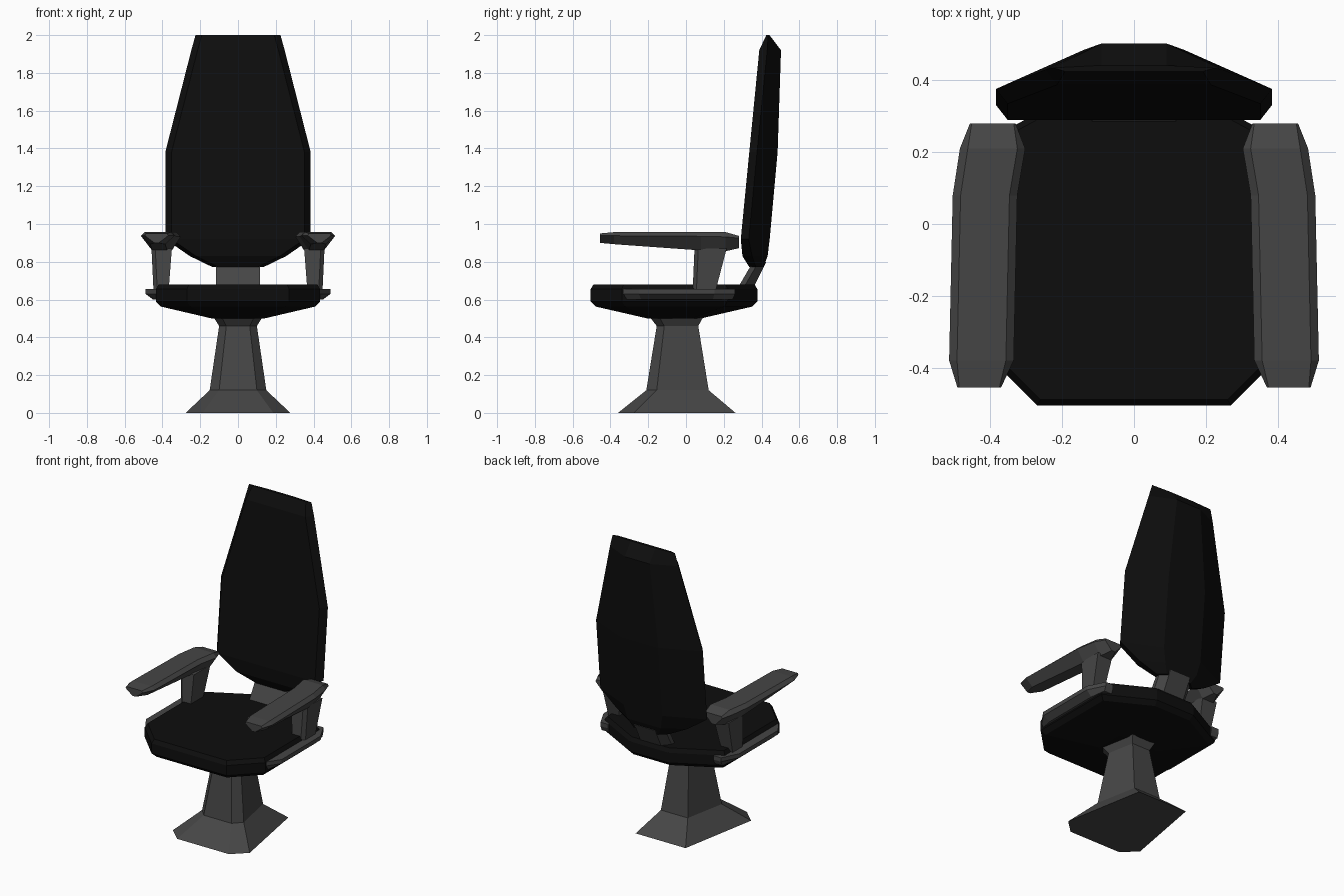
import bpy, bmesh

if "Cube" in bpy.data.objects:
    bpy.data.objects.remove(bpy.data.objects["Cube"])


def material(name, v):
    m = bpy.data.materials.new(name)
    m.diffuse_color = (v, v, v, 1)
    m.use_nodes = True
    m.node_tree.nodes["Principled BSDF"].inputs["Base Color"].default_value = m.diffuse_color
    return m


BLACK = material("black upholstery", 0.0042)
GREY = material("dark grey metal", 0.06)


def loft(name, rings, mat, mirror=False):
    """Skin a stack of equal-length rings of 3D points and cap both ends."""
    bm = bmesh.new()
    loops = [[bm.verts.new(p) for p in r] for r in rings]
    n = len(loops[0])
    for a, b in zip(loops, loops[1:]):
        for i in range(n):
            j = (i + 1) % n
            bm.faces.new((a[i], a[j], b[j], b[i]))
    bm.faces.new(loops[0])
    bm.faces.new(loops[-1])
    bmesh.ops.recalc_face_normals(bm, faces=bm.faces)
    me = bpy.data.meshes.new(name)
    bm.to_mesh(me)
    bm.free()
    me.materials.append(mat)
    ob = bpy.data.objects.new(name, me)
    bpy.context.collection.objects.link(ob)
    if mirror:
        ob.modifiers.new("other side", 'MIRROR')
    return ob


def sym(half, z):
    """Full plan ring from its right half (front to back)."""
    return [(x, y, z) for x, y in half] + [(-x, y, z) for x, y in reversed(half)]


# Pedestal: six-sided, narrower at the back
loft("pedestal", [
    sym([(.187, -.36), (.277, -.275), (.18, .262)], 0),
    sym([(.10, -.21), (.15, -.155), (.097, .12)], .12),
    sym([(.062, -.155), (.10, -.115), (.065, .065)], .46),
    sym([(.085, -.19), (.128, -.14), (.085, .09)], .505),
], GREY)

# Seat cushion: chamfered plan with tapered underside
plan = [(.27, -.505), (.435, -.34), (.435, .22), (.14, .378)]


def seat_ring(s, z):
    return sym([(x * s, -.063 + (y + .063) * s) for x, y in plan], z)


loft("seat", [seat_ring(s, z) for s, z in
              [(.32, .50), (.94, .563), (1, .59), (1, .655), (.965, .68)]], BLACK)

# Backrest: (z, half width, front y, side y, half width of back face, back y)
loft("backrest", [
    sym([(w - .033, yf), (w, ys), (bw, yb)], z)
    for z, w, yf, ys, bw, yb in [
        (.772, .135, .335, .37, .09, .41),
        (.83, .255, .299, .35, .12, .432),
        (.92, .385, .29, .332, .14, .443),
        (1.38, .385, .335, .376, .14, .485),
        (1.92, .247, .388, .43, .09, .503),
        (2.0, .225, .425, .435, .09, .442)]], BLACK)

# Neck joining seat and backrest
loft("back_bracket", [
    sym([(.117, y0), (.117, y0 + .03), (.075, y1)], z)
    for z, y0, y1 in [(.64, .265, .345), (.68, .285, .365), (.80, .355, .425)]], GREY)

# Side rails on the seat
rail = [(.38, -.33), (.435, -.33), (.49, -.25), (.49, .15), (.435, .26), (.38, .26)]
loft("side_rail", [
    [(min(x, .45), y * .95, .60) for x, y in rail],
    [(x, y, .63) for x, y in rail],
    [(x, y, .656) for x, y in rail]], GREY, True)

# Arm posts, widening upward
loft("arm_post", [
    [(x0, y0, z), (x1 - .02, y0, z), (x1, y0 + .02, z), (x1, y1, z), (x0, y1, z)]
    for z, x0, x1, y0, y1 in [(.64, .368, .447, .035, .155),
                              (.87, .35, .458, .045, .215)]], GREY, True)

# Armrests: (y, inner x, outer x, top z, rim z, bottom z, top inset)
loft("armrest", [
    [(xi, y, zm), (xi + t, y, zt), (xo - t, y, zt), (xo, y, zm),
     (xo - .05, y, zb), (xi + .05, y, zb)]
    for y, xi, xo, zt, zm, zb, t in [
        (-.455, .37, .492, .95, .938, .90, .005),
        (-.38, .335, .515, .957, .938, .893, .022),
        (.08, .325, .505, .957, .935, .86, .022),
        (.21, .303, .485, .957, .932, .856, .022),
        (.28, .33, .457, .937, .925, .872, .005)]], GREY, True)
